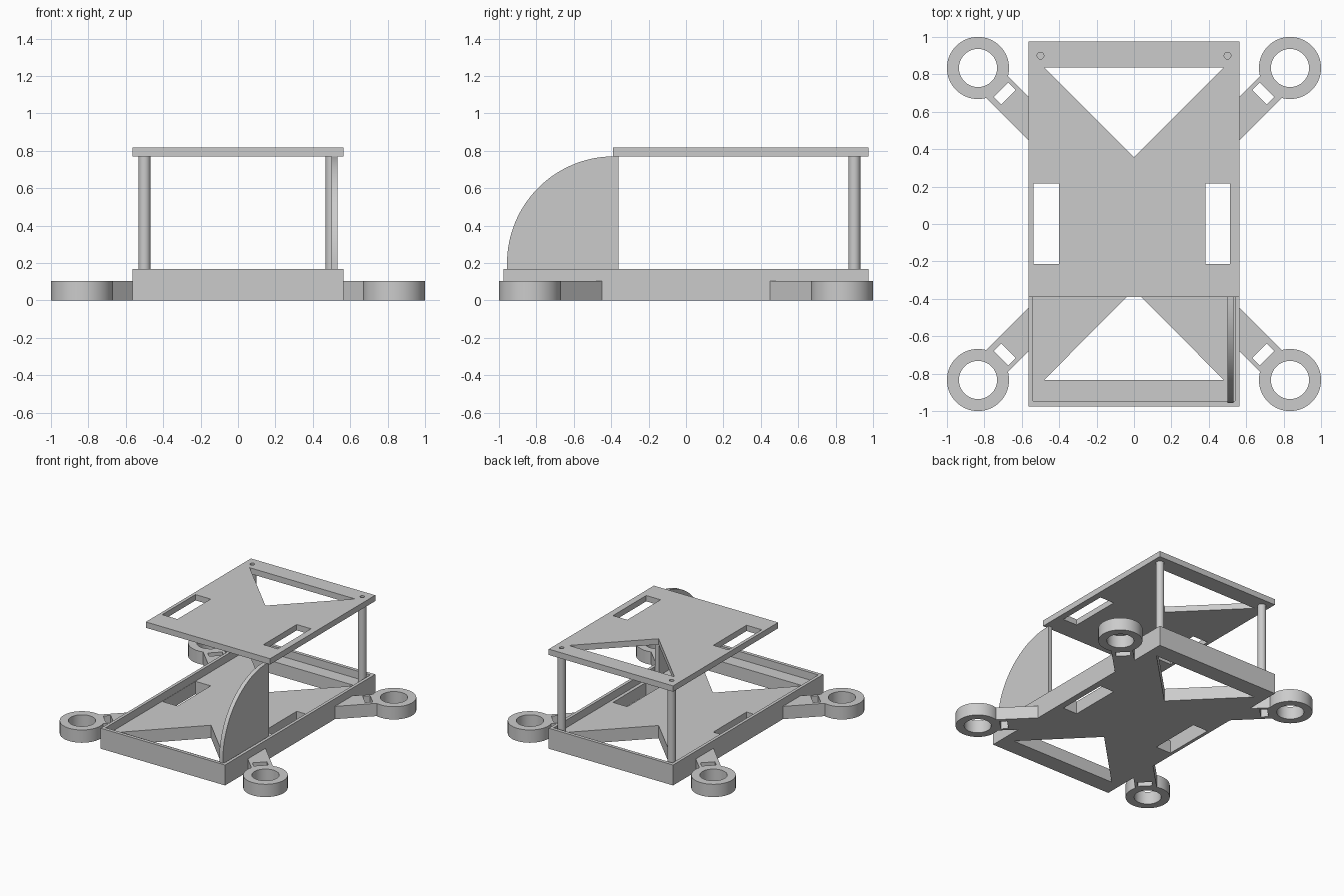
import bpy, bmesh
from math import sin, cos, pi
from mathutils import Matrix

if "Cube" in bpy.data.objects:
    bpy.data.objects.remove(bpy.data.objects["Cube"])


def prism(name, loops, lo, hi, along_x=False):
    """Filled outline with holes, extruded from lo to hi along z (or x)."""
    cu = bpy.data.curves.new(name + "_outline", 'CURVE')
    cu.dimensions, cu.fill_mode = '2D', 'BOTH'
    cu.extrude = (hi - lo) / 2
    for pts in loops:
        sp = cu.splines.new('POLY')
        sp.points.add(len(pts) - 1)
        for p, (u, v) in zip(sp.points, pts):
            p.co = (u, v, 0, 1)
        sp.use_cyclic_u = True
    tmp = bpy.data.objects.new(name + "_tmp", cu)
    bpy.context.collection.objects.link(tmp)
    bpy.context.view_layer.update()
    dg = bpy.context.evaluated_depsgraph_get()
    me = bpy.data.meshes.new_from_object(tmp.evaluated_get(dg))
    bpy.data.objects.remove(tmp)
    bpy.data.curves.remove(cu)
    me.name = name
    me.transform(Matrix.Translation((0, 0, (lo + hi) / 2)))
    if along_x:
        me.transform(Matrix(((0, 0, 1, 0), (1, 0, 0, 0), (0, 1, 0, 0), (0, 0, 0, 1))))
    bm = bmesh.new()
    bm.from_mesh(me)
    bmesh.ops.remove_doubles(bm, verts=bm.verts, dist=1e-5)
    bmesh.ops.recalc_face_normals(bm, faces=bm.faces)
    bm.to_mesh(me)
    bm.free()
    ob = bpy.data.objects.new(name, me)
    bpy.context.collection.objects.link(ob)
    bpy.ops.object.select_all(action='DESELECT')
    ob.select_set(True)
    bpy.context.view_layer.objects.active = ob
    bpy.ops.object.shade_smooth_by_angle(angle=0.5)
    return ob


def rect(x0, x1, y0, y1):
    return [(x0, y0), (x1, y0), (x1, y1), (x0, y1)]


def circle(x, y, r, n=64):
    return [(x + r * cos(2 * pi * i / n), y + r * sin(2 * pi * i / n)) for i in range(n)]


# Cutouts shared by the tray floor and the upper deck
slots = [rect(-0.538, -0.40, -0.215, 0.217), rect(0.382, 0.512, -0.215, 0.217)]
back_tri = [(-0.48, 0.836), (0.48, 0.836), (0, 0.356)]
front_tri = [(-0.48, -0.834), (0.48, -0.834), (0, -0.35)]

# Tray: rim and floor
prism("tray_rim", [rect(-0.565, 0.565, -0.975, 0.975),
                   rect(-0.54, 0.54, -0.947, 0.947)], 0, 0.168)
prism("tray_floor", [rect(-0.55, 0.55, -0.96, 0.96), back_tri, front_tri] + slots, 0, 0.105)

# Upper deck with screw holes
prism("upper_deck", [rect(-0.565, 0.565, -0.39, 0.975), back_tri,
                     circle(-0.5, 0.9, 0.018, 24), circle(0.5, 0.9, 0.018, 24)] + slots,
      0.77, 0.818)

# Quarter-round side fin
arc = [(-0.385 - 0.572 * cos(pi / 2 * i / 32), 0.198 + 0.572 * sin(pi / 2 * i / 32))
       for i in range(33)]
prism("side_fin", [[(-0.957, 0.09)] + arc + [(-0.362, 0.77), (-0.362, 0.09)]],
      0.5, 0.533, along_x=True)

# Rear posts
for sx, side in ((-1, "left"), (1, "right")):
    prism(f"{side}_post", [circle(sx * 0.5, 0.9, 0.032, 32)], 0.09, 0.77)

# Motor arms with cable holes, and motor rings
arm = [(0.55, 0.435), (0.8, 0.685), (0.685, 0.8), (0.55, 0.665)]
c, a, b = 0.691, 0.02, 0.039
hole = [(c + s * a + t * b, c + 0.006 + s * a - t * b)
        for s, t in ((-1, -1), (1, -1), (1, 1), (-1, 1))]
for sx, side in ((-1, "left"), (1, "right")):
    for sy, end in ((-1, "front"), (1, "back")):
        flip = lambda pts: [(sx * x, sy * y) for x, y in pts]
        prism(f"{end}_{side}_arm", [flip(arm), flip(hole)], 0, 0.105)
        prism(f"{end}_{side}_ring", [circle(sx * 0.834, sy * 0.834, 0.166),
                                     circle(sx * 0.834, sy * 0.834, 0.102)], 0, 0.105)
